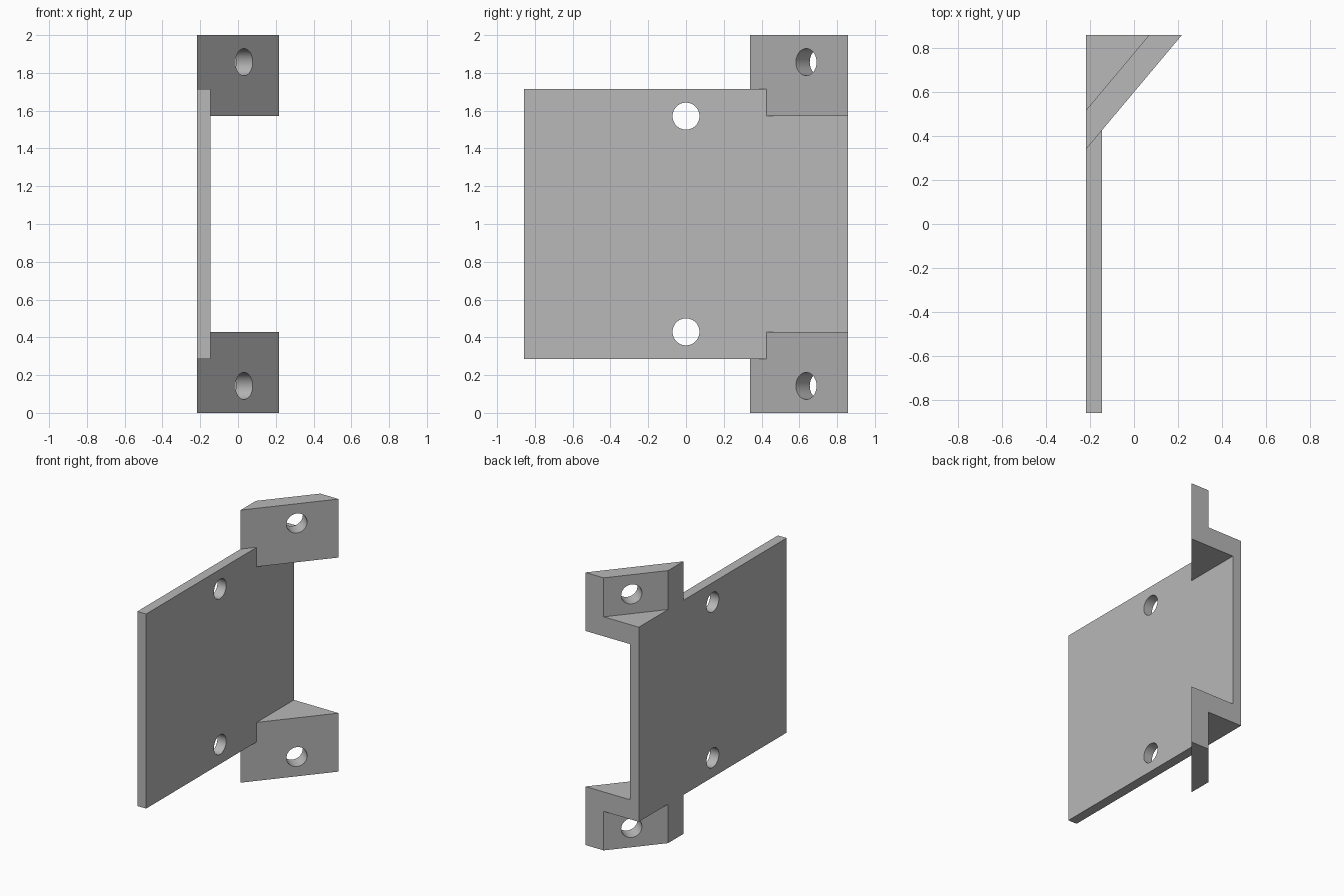
import bpy, bmesh, math
from mathutils import Matrix, Vector

if "Cube" in bpy.data.objects:
    bpy.data.objects.remove(bpy.data.objects["Cube"], do_unlink=True)

grey = bpy.data.materials.new("light_grey")
grey.use_nodes = True
colour = (0.48, 0.48, 0.48, 1)
grey.diffuse_color = colour
grey.node_tree.nodes["Principled BSDF"].inputs["Base Color"].default_value = colour

LEFT, RIGHT = -0.217, 0.217      # x limits
BACK = 0.857                     # y limit
PLATE_X = LEFT + 0.0714          # plate outer face
PLATE_Z, TAB_Z = 0.286, 0.429    # plate lower edge, tab inner edge
HOLE_R = 0.0714
ANGLE = math.radians(50)         # slope of the tabs
SLOPE = math.tan(ANGLE)
THICK = 0.114                    # tab thickness


def add_object(name, bm):
    bmesh.ops.recalc_face_normals(bm, faces=bm.faces)
    mesh = bpy.data.meshes.new(name)
    bm.to_mesh(mesh)
    bm.free()
    mesh.materials.append(grey)
    obj = bpy.data.objects.new(name, mesh)
    bpy.context.collection.objects.link(obj)
    return obj


def prism(name, outline, z0, z1):
    bm = bmesh.new()
    face = bm.faces.new([bm.verts.new((x, y, z0)) for x, y in outline])
    ext = bmesh.ops.extrude_face_region(bm, geom=[face])
    verts = [v for v in ext["geom"] if isinstance(v, bmesh.types.BMVert)]
    bmesh.ops.translate(bm, verts=verts, vec=(0, 0, z1 - z0))
    return add_object(name, bm)


def hole_cutter(name, centre, axis, depth):
    bm = bmesh.new()
    turn = Vector(axis).to_track_quat("Z", "Y").to_matrix().to_4x4()
    bmesh.ops.create_cone(bm, cap_ends=True, segments=48, radius1=HOLE_R,
                          radius2=HOLE_R, depth=depth,
                          matrix=Matrix.Translation(centre) @ turn)
    return add_object(name, bm)


def combine(target, other, operation):
    mod = target.modifiers.new(operation.lower(), "BOOLEAN")
    mod.operation, mod.solver, mod.object = operation, "EXACT", other
    bpy.context.view_layer.objects.active = target
    bpy.ops.object.modifier_apply(modifier=mod.name)
    bpy.data.objects.remove(other, do_unlink=True)


# Mounting plate
bracket = prism("mounting_bracket",
                [(LEFT, -BACK), (PLATE_X, -BACK), (PLATE_X, BACK), (LEFT, BACK)],
                PLATE_Z, 2 - PLATE_Z)

# Outlines of the slanted tab and the corner web behind it
low = BACK - (RIGHT - LEFT) * SLOPE
inner_y = low + THICK / math.cos(ANGLE)
inner_x = RIGHT - THICK / math.sin(ANGLE)
tab = [(LEFT, low), (RIGHT, BACK), (inner_x, BACK), (LEFT, inner_y)]
web = [(LEFT, low), (RIGHT, BACK), (LEFT, BACK)]

# Tabs and webs at both ends
for side, mirror in (("lower", False), ("upper", True)):
    for part, outline, z0, z1 in (("tab", tab, 0, TAB_Z), ("web", web, PLATE_Z, TAB_Z)):
        if mirror:
            z0, z1 = 2 - z1, 2 - z0
        combine(bracket, prism(f"{side}_{part}", outline, z0, z1), "UNION")

# Screw holes through the plate and the tabs
normal = Vector((math.sin(ANGLE), -math.cos(ANGLE), 0))
tab_centre = Vector((0.032, low + (0.032 - LEFT) * SLOPE, 0)) - normal * THICK / 2
for tab_z, plate_z in ((0.143, TAB_Z), (2 - 0.143, 2 - TAB_Z)):
    combine(bracket, hole_cutter("plate_hole", ((LEFT + PLATE_X) / 2, 0, plate_z),
                                 (1, 0, 0), 0.2), "DIFFERENCE")
    combine(bracket, hole_cutter("tab_hole", (tab_centre.x, tab_centre.y, tab_z),
                                 normal, 0.2), "DIFFERENCE")

# Smooth hole walls, sharp edges
bpy.ops.object.select_all(action="DESELECT")
bracket.select_set(True)
bpy.context.view_layer.objects.active = bracket
bpy.ops.object.shade_smooth_by_angle(angle=math.radians(30))
